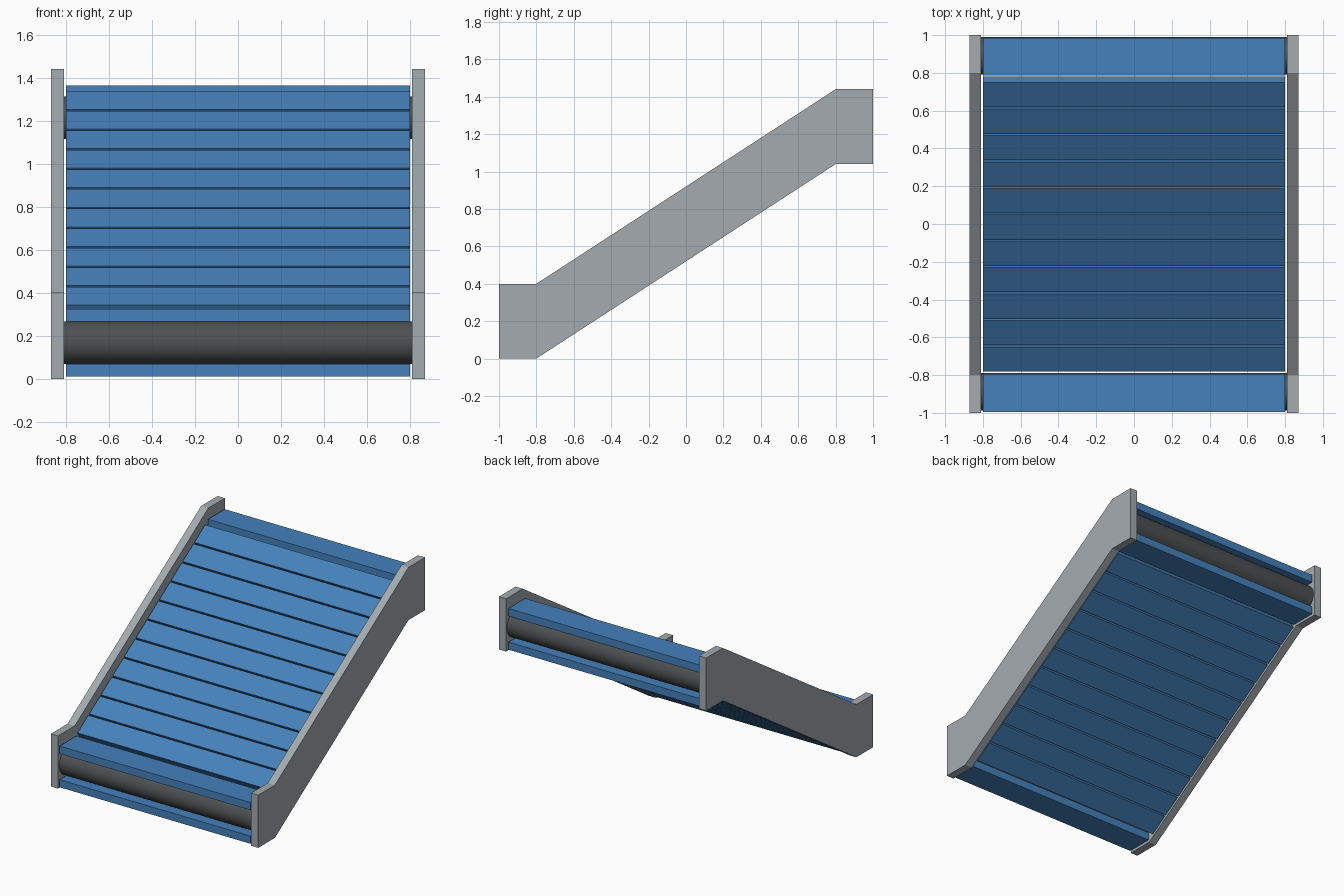
import bpy, bmesh, math
from mathutils import Matrix, Vector

if "Cube" in bpy.data.objects:
    bpy.data.objects.remove(bpy.data.objects["Cube"])


def material(name, rgb):
    m = bpy.data.materials.new(name)
    m.diffuse_color = (*rgb, 1)
    m.use_nodes = True
    m.node_tree.nodes["Principled BSDF"].inputs["Base Color"].default_value = m.diffuse_color
    return m


blue = material("belt blue", (0.06, 0.22, 0.50))
grey = material("frame grey", (0.37, 0.41, 0.43))
dark = material("roller dark grey", (0.075, 0.083, 0.083))


def finish(name, bm, mat):
    bmesh.ops.recalc_face_normals(bm, faces=bm.faces)
    mesh = bpy.data.meshes.new(name)
    bm.to_mesh(mesh)
    bm.free()
    mesh.materials.append(mat)
    ob = bpy.data.objects.new(name, mesh)
    bpy.context.collection.objects.link(ob)
    return ob


def slat(name, y, z, length, angle=0.0):
    bm = bmesh.new()
    mat = (Matrix.Translation((0, y, z)) @ Matrix.Rotation(angle, 4, 'X')
           @ Matrix.Diagonal((1.6, length, 0.058, 1)))
    bmesh.ops.create_cube(bm, size=1, matrix=mat)
    return finish(name, bm, blue)


def roller(name, y, z):
    bm = bmesh.new()
    mat = Matrix.Translation((0, y, z)) @ Matrix.Rotation(math.pi / 2, 4, 'Y')
    bmesh.ops.create_cone(bm, cap_ends=True, segments=48, radius1=0.099,
                          radius2=0.099, depth=1.624, matrix=mat)
    ob = finish(name, bm, dark)
    for p in ob.data.polygons:
        p.use_smooth = len(p.vertices) == 4


# Side frames: one bent profile extruded on each side
profile = [(-1, 0), (-0.8, 0), (0.8, 1.04), (1, 1.04),
           (1, 1.44), (0.8, 1.44), (-0.8, 0.4), (-1, 0.4)]
for side, x in (("left", -0.87), ("right", 0.81)):
    bm = bmesh.new()
    face = bm.faces.new([bm.verts.new((x, y, z)) for y, z in profile])
    ext = bmesh.ops.extrude_face_region(bm, geom=[face])
    bmesh.ops.translate(bm, vec=Vector((0.06, 0, 0)),
                        verts=[v for v in ext["geom"] if isinstance(v, bmesh.types.BMVert)])
    finish(side + "_side_frame", bm, grey)

# End rollers
roller("lower_roller", -0.888, 0.168)
roller("upper_roller", 0.89, 1.213)

# Belt slats, upper and lower runs
slope = 1.04 / 1.6
angle = math.atan(slope)
pitch = 0.167 * math.cos(angle)
for run, off in (("top", 0.1275), ("bottom", -0.1275)):
    slat(run + "_front_flat_slat", -0.895, 0.1675 + off, 0.2)
    slat(run + "_back_flat_slat", 0.885, 1.2075 + off, 0.2)
    for i in range(11):
        y = (i - 5) * pitch
        slat(f"{run}_sloped_slat_{i + 1}", y, 0.6875 + slope * y + off, 0.155, angle)
